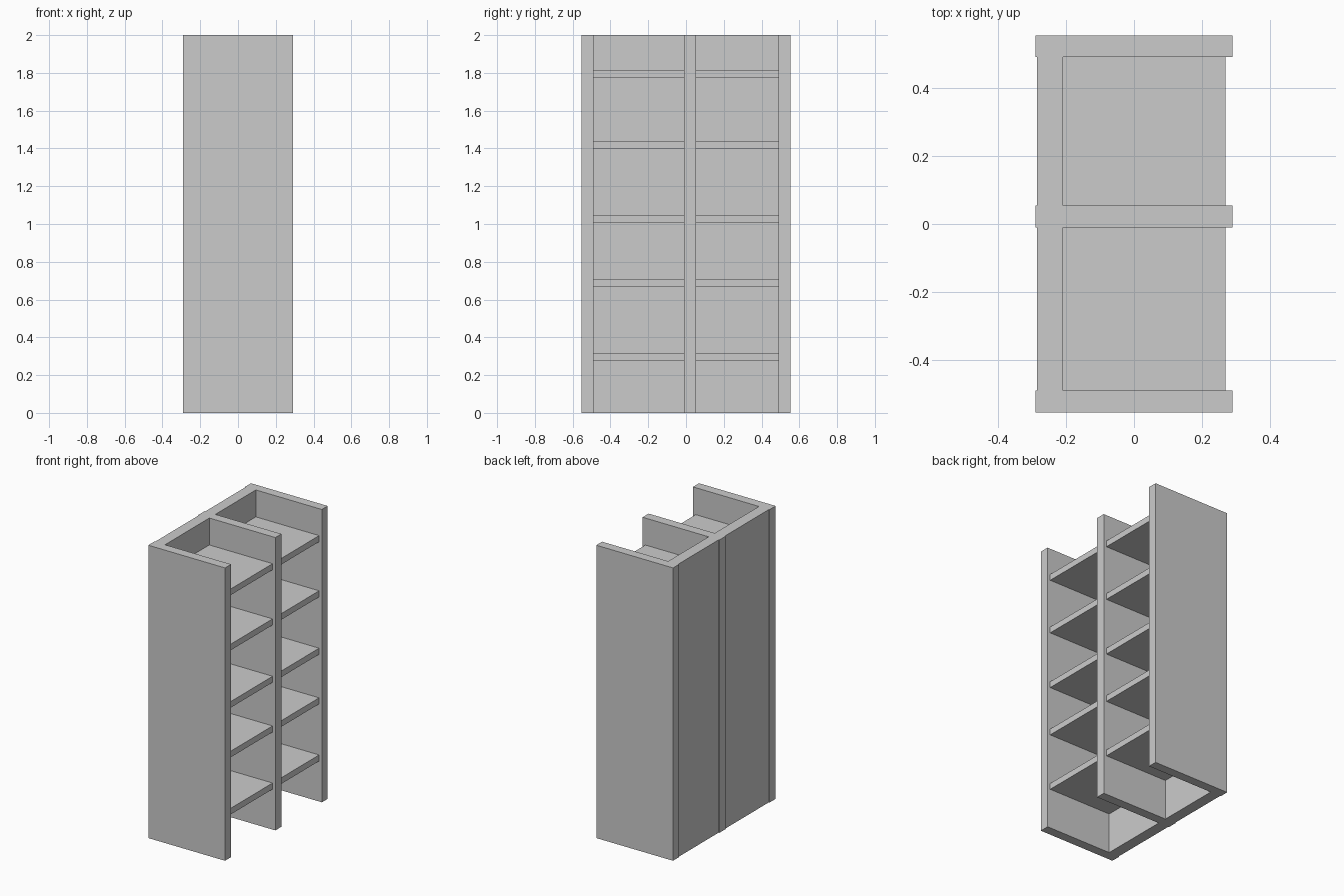
import bpy
import bmesh
from mathutils import Vector

if "Cube" in bpy.data.objects:
    bpy.data.objects.remove(bpy.data.objects["Cube"])


def box(name, x, y, z):
    """Axis-aligned box from (min, max) ranges."""
    bm = bmesh.new()
    bmesh.ops.create_cube(bm, size=1)
    for v in bm.verts:
        v.co = Vector([r[0] if c < 0 else r[1] for c, r in zip(v.co, (x, y, z))])
    mesh = bpy.data.meshes.new(name)
    bm.to_mesh(mesh)
    bm.free()
    obj = bpy.data.objects.new(name, mesh)
    bpy.context.collection.objects.link(obj)
    return obj


HEIGHT = (0, 2)
SHELF_THICKNESS = 0.042

# Upright panels: two sides and a slightly off-centre divider
for name, y in (("side_panel_front", (-0.554, -0.489)),
                ("divider_panel", (-0.011, 0.054)),
                ("side_panel_back", (0.491, 0.554))):
    box(name, (-0.29, 0.29), y, HEIGHT)

# Each bay has a rear panel and five open shelves
for bay, y in (("front", (-0.489, -0.011)), ("back", (0.054, 0.491))):
    box(f"rear_panel_{bay}", (-0.285, -0.209), y, HEIGHT)
    for i, z in enumerate((0.276, 0.666, 1.005, 1.397, 1.774)):
        box(f"shelf_{bay}_{i + 1}", (-0.209, 0.269), y, (z, z + SHELF_THICKNESS))
